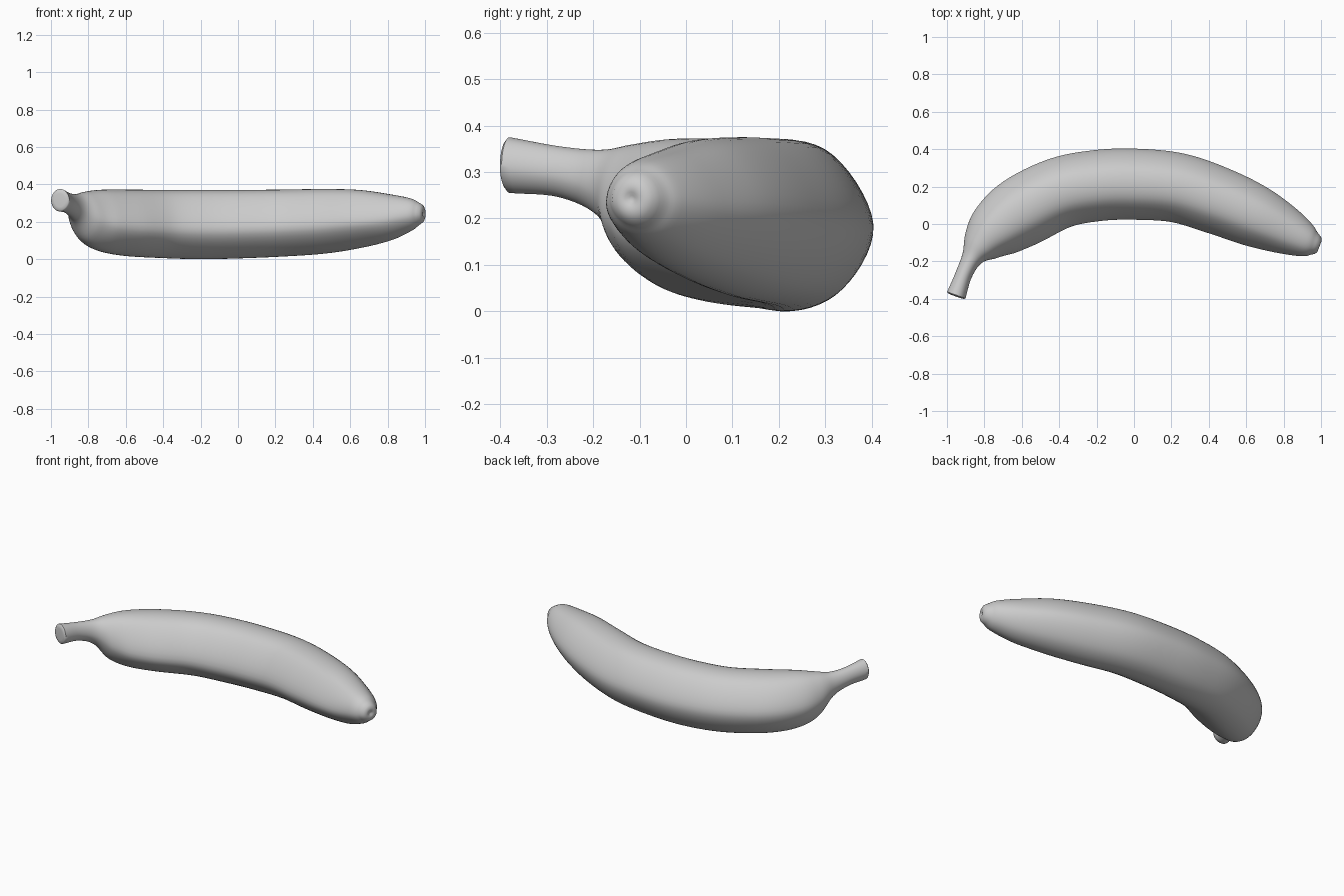
import bpy
import bmesh
import math
from mathutils import Vector

cube = bpy.data.objects.get("Cube")
if cube:
    bpy.data.objects.remove(cube, do_unlink=True)


def make_material(name, colour):
    mat = bpy.data.materials.new(name)
    mat.use_nodes = True
    mat.diffuse_color = colour
    mat.node_tree.nodes["Principled BSDF"].inputs["Base Color"].default_value = colour
    return mat


def catmull_rom(a, b, c, d, t):
    """Smooth curve from b to c, for vectors of any size."""
    return 0.5 * (2 * b + (c - a) * t + (2 * a - 5 * b + 4 * c - d) * t * t
                  + (3 * b - a - 3 * c + d) * t * t * t)


def smooth_closed(points, steps):
    count = len(points)
    return [catmull_rom(*(points[(i + k) % count] for k in (-1, 0, 1, 2)), s / steps)
            for i in range(count) for s in range(steps)]


def smooth_open(points, steps):
    padded = [2 * points[0] - points[1]] + points + [2 * points[-1] - points[-2]]
    path = [catmull_rom(*padded[i:i + 4], s / steps)
            for i in range(len(points) - 1) for s in range(steps)]
    return path + [points[-1]]


# Stations from stem to tip: centre x, centre y, half width, underside z, top z
STATIONS = [Vector(row) for row in (
    (-.95, -.38, .052, .255, .375),
    (-.91, -.27, .045, .245, .355),
    (-.865, -.18, .058, .2, .348),
    (-.815, -.11, .11, .1, .36),
    (-.735, -.03, .16, .045, .371),
    (-.6, .065, .19, .018, .372),
    (-.4, .165, .19, .006, .37),
    (-.2, .205, .19, 0, .37),
    (0, .213, .19, .004, .37),
    (.235, .193, .186, .014, .372),
    (.46, .12, .18, .03, .375),
    (.65, .04, .165, .06, .37),
    (.81, -.035, .13, .1, .347),
    (.92, -.09, .09, .15, .325),
    (.97, -.11, .057, .185, .3),
)]

# Ridged peel section: outward and upward, within a unit square
RIDGES = [Vector(p) for p in (
    (1, 0), (.45, .93), (-.45, .9), (-.97, -.2), (-.2, -1), (.58, -.86))]
section = smooth_closed(RIDGES, 8)
for axis in (0, 1):
    low = min(p[axis] for p in section)
    high = max(p[axis] for p in section)
    for p in section:
        p[axis] = 2 * (p[axis] - low) / (high - low) - 1


def ring(bm, station, along, scale=1, push=0):
    """One cross-section, rounder where the body is thin."""
    x, y, half, low, high = station
    out = Vector((-along.y, along.x, 0))
    centre = Vector((x, y, (low + high) / 2)) + along * push
    ridged = min(1, max(.25, (half - .05) / .1))
    verts = []
    for p in section:
        q = p.normalized().lerp(p, ridged) * scale
        verts.append(bm.verts.new(centre + out * q.x * half
                                  + Vector((0, 0, q.y * (high - low) / 2))))
    return verts


def build_banana(mat):
    path = smooth_open(STATIONS, 6)
    bm = bmesh.new()
    tangents = []
    for i in range(len(path)):
        step = path[min(i + 1, len(path) - 1)] - path[max(i - 1, 0)]
        tangents.append(Vector((step[0], step[1], 0)).normalized())

    # Stem cut with a small worn rim
    rings = [ring(bm, path[0], tangents[0], s, d)
             for s, d in ((.6, -.008), (.88, -.006))]
    rings += [ring(bm, s, t) for s, t in zip(path, tangents)]
    # Blunt blossom end with a shallow dimple
    rings += [ring(bm, path[-1], tangents[-1], s, d)
              for s, d in ((.82, .016), (.55, .024), (.25, .024), (.12, .018))]

    for a, b in zip(rings, rings[1:]):
        for i in range(len(a)):
            j = (i + 1) % len(a)
            bm.faces.new((a[i], a[j], b[j], b[i]))
    bm.faces.new(rings[0])
    bm.faces.new(rings[-1])
    bmesh.ops.recalc_face_normals(bm, faces=bm.faces)

    mesh = bpy.data.meshes.new("banana")
    bm.to_mesh(mesh)
    bm.free()
    mesh.materials.append(mat)
    obj = bpy.data.objects.new("banana", mesh)
    bpy.context.collection.objects.link(obj)
    bpy.ops.object.select_all(action="DESELECT")
    obj.select_set(True)
    bpy.context.view_layer.objects.active = obj
    bpy.ops.object.shade_smooth_by_angle(angle=math.radians(50))


build_banana(make_material("plain grey", (.6, .6, .6, 1)))
